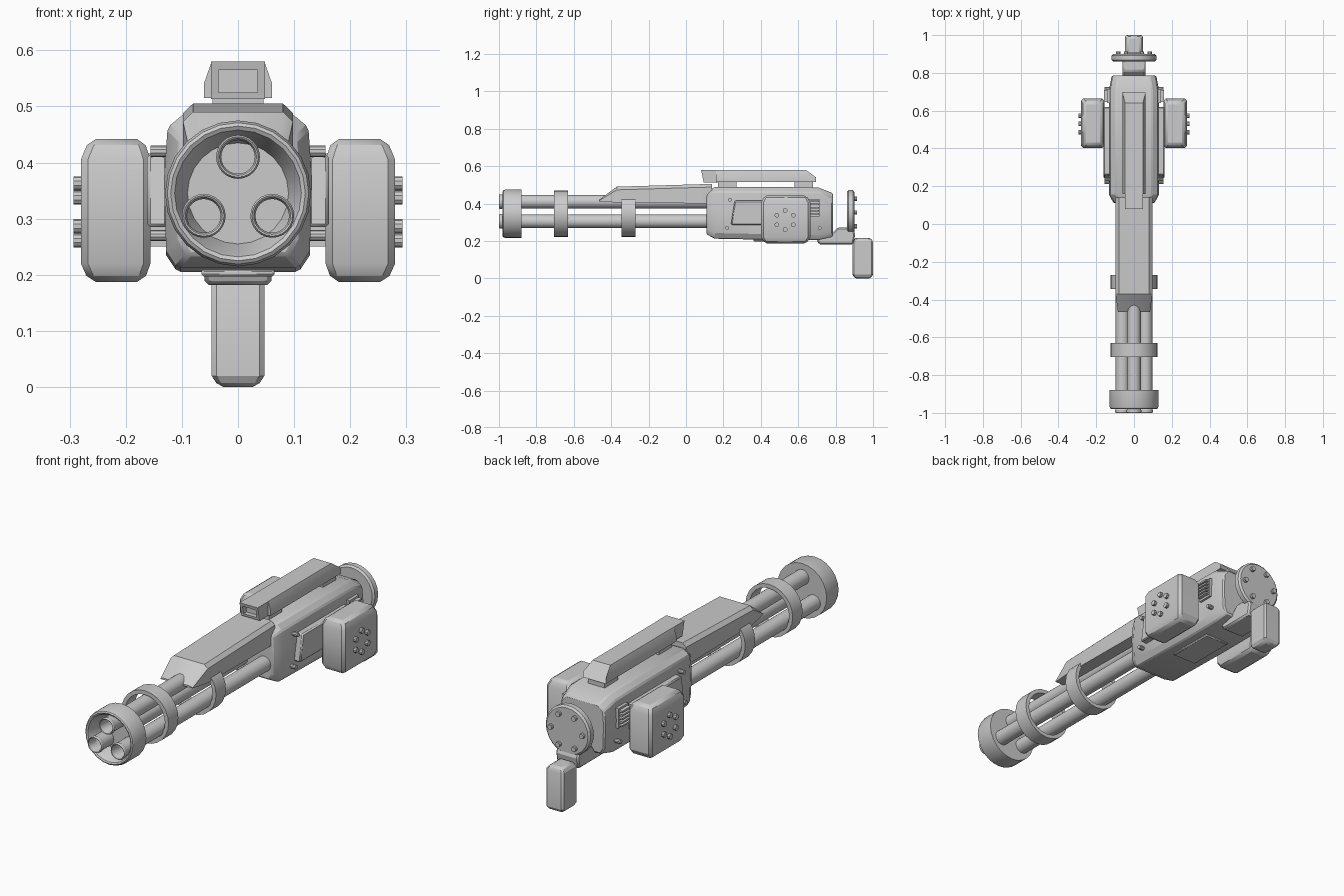
import bpy, bmesh, math
from mathutils import Vector, Matrix

if "Cube" in bpy.data.objects:
    bpy.data.objects.remove(bpy.data.objects["Cube"])

grey = bpy.data.materials.new("plain_grey")
grey.use_nodes = True
COLOUR = (0.6, 0.6, 0.6, 1)
grey.diffuse_color = COLOUR
grey.node_tree.nodes["Principled BSDF"].inputs["Base Color"].default_value = COLOUR
parts = []


def finish(name, bm, bevel=0, mirror=False):
    bmesh.ops.recalc_face_normals(bm, faces=bm.faces)
    mesh = bpy.data.meshes.new(name)
    bm.to_mesh(mesh)
    bm.free()
    mesh.materials.append(grey)
    obj = bpy.data.objects.new(name, mesh)
    bpy.context.collection.objects.link(obj)
    if bevel:
        mod = obj.modifiers.new("chamfer", 'BEVEL')
        mod.width, mod.segments = bevel, 1
        mod.limit_method, mod.angle_limit = 'ANGLE', math.radians(35)
    if mirror:
        obj.modifiers.new("mirror", 'MIRROR')
    parts.append(obj)
    return obj


def loft(name, rings, bevel=0, mirror=False):
    """Skin a list of equal-sized point rings and cap both ends."""
    bm = bmesh.new()
    loops = [[bm.verts.new(p) for p in ring] for ring in rings]
    n = len(loops[0])
    for a, b in zip(loops, loops[1:]):
        for i in range(n):
            j = (i + 1) % n
            bm.faces.new((a[i], a[j], b[j], b[i]))
    bm.faces.new(loops[0])
    bm.faces.new(loops[-1])
    return finish(name, bm, bevel, mirror)


def slab(name, profile, x0, x1, bevel=0, mirror=False):
    """Side profile of (y, z) points stretched across x."""
    return loft(name, [[(x, y, z) for y, z in profile] for x in (x0, x1)], bevel, mirror)


def box(name, xs, ys, zs, bevel=0, mirror=False):
    (y0, y1), (z0, z1) = ys, zs
    return slab(name, [(y0, z0), (y1, z0), (y1, z1), (y0, z1)], *xs, bevel, mirror)


def rect(x0, x1, y0, y1, z):
    return [(x0, y0, z), (x1, y0, z), (x1, y1, z), (x0, y1, z)]


def both_sides(half, y):
    """Symmetric cross-section from (x, z) points on one side."""
    return [(x, y, z) for x, z in half] + [(-x, y, z) for x, z in reversed(half)]


def lathe(name, profile, centres, axis='Y', steps=24, closed=False, mirror=False):
    """Turn a (radius, distance) profile around an axis through each centre."""
    bm = bmesh.new()
    along = Vector((1, 0, 0)) if axis == 'X' else Vector((0, 1, 0))
    out = Vector((0, 0, 1))
    for c in centres:
        c = Vector(c)
        vs = [bm.verts.new(c + out * r + along * t) for r, t in profile]
        pairs = list(zip(vs, vs[1:])) + ([(vs[-1], vs[0])] if closed else [])
        edges = [bm.edges.new(p) for p in pairs]
        bmesh.ops.spin(bm, geom=vs + edges, cent=c, axis=along,
                       angle=math.tau, steps=steps, use_duplicate=False)
    bmesh.ops.remove_doubles(bm, verts=bm.verts, dist=0.0002)
    return finish(name, bm, 0, mirror)


def peg(r, a, b):
    return [(0, a), (r, a), (r, b), (0, b)]


AXIS = (0, 0, 0.345)

# Three hollow barrels with rounded lips
lathe("barrels",
      [(0, 0.14), (0.036, 0.14), (0.036, -0.98), (0.039, -0.985), (0.039, -0.995),
       (0.036, -1), (0.033, -0.998), (0.03, -0.99), (0.03, -0.9), (0, -0.9)],
      [(0, 0, 0.41), (-0.061, 0, 0.305), (0.061, 0, 0.305)])

# Dished muzzle ring and two hollow bands
lathe("muzzle_ring",
      [(0, -0.88), (0.13, -0.88), (0.13, -0.965), (0.126, -0.976), (0.12, -0.98),
       (0.113, -0.976), (0.108, -0.965), (0.09, -0.905), (0, -0.905)], [AXIS])
for label, y0, y1 in (("front_band", -0.705, -0.63), ("rear_band", -0.345, -0.27)):
    lathe(label, [(0.125, y0), (0.125, y1), (0.106, y1), (0.106, y0)], [AXIS], closed=True)

# Main body
def body_ring(y, w, top, bottom):
    return both_sides([(w * 0.72, top), (w * 0.95, top - 0.025), (w, 0.37),
                       (w * 0.97, bottom + 0.03), (w * 0.82, bottom)], y)

loft("body", [body_ring(0.11, 0.108, 0.465, 0.235), body_ring(0.155, 0.132, 0.488, 0.212),
              body_ring(0.5, 0.132, 0.488, 0.205), body_ring(0.71, 0.132, 0.485, 0.205),
              body_ring(0.785, 0.118, 0.455, 0.222)], 0.006)
box("belly_plate", (-0.065, 0.065), (0.36, 0.6), (0.197, 0.21), 0.004)

# Barrel cover with sloping nose
def cover_ring(y, w, bottom, side, top):
    return both_sides([(w * 0.82, top), (w, side), (w, bottom)], y)

loft("barrel_cover", [cover_ring(-0.465, 0.085, 0.412, 0.415, 0.42),
                      cover_ring(-0.37, 0.098, 0.405, 0.473, 0.49),
                      cover_ring(0.14, 0.098, 0.4, 0.488, 0.505)])

# Top rail on two feet, with a hooded front block
def rail_ring(y_top, y_low):
    return [(0.047, y_top, 0.58), (0.061, y_low, 0.54), (0.061, y_low, 0.515),
            (-0.061, y_low, 0.515), (-0.061, y_low, 0.54), (-0.047, y_top, 0.58)]

loft("top_rail", [rail_ring(0.16, 0.16), rail_ring(0.64, 0.695)])
for label, y in (("front_foot", 0.17), ("rear_foot", 0.58)):
    box(label, (-0.045, 0.045), (y, y + 0.1), (0.48, 0.52))
slab("hood_roof", [(0.08, 0.58), (0.083, 0.565), (0.17, 0.565), (0.17, 0.58)], -0.048, 0.048)
slab("hood_floor", [(0.093, 0.525), (0.095, 0.513), (0.17, 0.513), (0.17, 0.525)], -0.048, 0.048)
slab("hood_wall", [(0.083, 0.57), (0.093, 0.52), (0.17, 0.52), (0.17, 0.57)],
     0.035, 0.048, mirror=True)
box("sight_window", (-0.036, 0.036), (0.115, 0.17), (0.52, 0.57))

# Side panels, corner studs and vents
slab("side_panel", [(0.24, 0.285), (0.26, 0.415), (0.62, 0.415), (0.62, 0.285)],
     0.125, 0.162, 0.006, True)
lathe("panel_studs", peg(0.01, 0.12, 0.156),
      [(0, y, z) for y, z in ((0.235, 0.42), (0.22, 0.27), (0.715, 0.27))],
      'X', 10, mirror=True)
box("vent_base", (0.12, 0.142), (0.64, 0.715), (0.33, 0.425), mirror=True)
for i in range(5):
    z = 0.34 + i * 0.017
    box(f"vent_fin_{i + 1}", (0.13, 0.16), (0.645, 0.71), (z, z + 0.008), mirror=True)

# Side pods with six bolts each
loft("side_pod", [rect(0.168, 0.265, 0.42, 0.645, 0.187), rect(0.156, 0.28, 0.402, 0.665, 0.22),
                  rect(0.156, 0.28, 0.402, 0.665, 0.405), rect(0.168, 0.265, 0.42, 0.645, 0.442)],
     0.012, True)
box("pod_mount", (0.12, 0.16), (0.46, 0.61), (0.25, 0.39), mirror=True)


def bolt_circle(r, start, place):
    return [place(r * math.cos(start + i * math.pi / 3), r * math.sin(start + i * math.pi / 3))
            for i in range(6)]

lathe("pod_bolts", peg(0.0125, 0.27, 0.293),
      bolt_circle(0.051, math.pi / 6, lambda a, b: (0, 0.53 + a, 0.312 + b)), 'X', 10, mirror=True)

# Rear disc with bolts
lathe("rear_disc", [(0, 0.86), (0.11, 0.86), (0.119, 0.868), (0.119, 0.892),
                    (0.11, 0.9), (0, 0.9)], [(0, 0, 0.352)])
lathe("disc_bolts", peg(0.012, 0.89, 0.914),
      bolt_circle(0.084, 0, lambda a, b: (a, 0, 0.352 + b)), 'Y', 10)

# Bracket and grip
slab("grip_bracket", [(0.685, 0.24), (0.71, 0.182), (0.895, 0.182), (0.905, 0.235),
                      (0.89, 0.272), (0.81, 0.272), (0.78, 0.24)], -0.06, 0.06, 0.008)
loft("grip", [rect(-0.034, 0.034, 0.902, 0.988, 0), rect(-0.047, 0.047, 0.89, 1, 0.02),
              rect(-0.047, 0.047, 0.89, 1, 0.195), rect(-0.034, 0.034, 0.902, 0.988, 0.216)], 0.008)

# Smooth the round parts, keep hard edges crisp
bpy.ops.object.select_all(action='DESELECT')
for obj in parts:
    obj.select_set(True)
bpy.context.view_layer.objects.active = parts[0]
bpy.ops.object.shade_smooth_by_angle(angle=math.radians(30))
